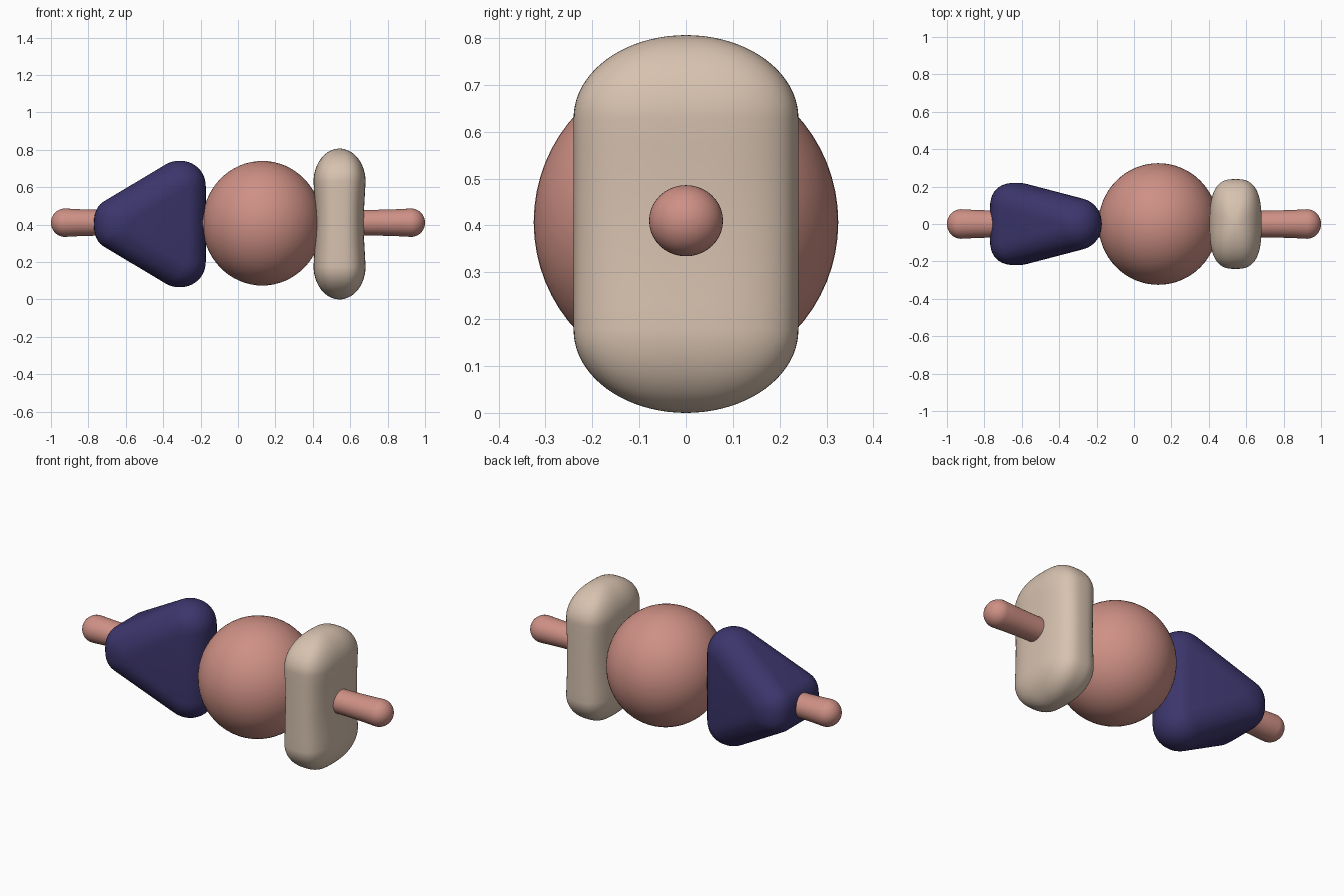
import bpy, bmesh
from math import sin, cos, pi
from mathutils import Vector, Matrix

if "Cube" in bpy.data.objects:
    bpy.data.objects.remove(bpy.data.objects["Cube"])

Z0 = 0.407  # height of the skewer axis


def material(name, rgb):
    m = bpy.data.materials.new(name)
    m.diffuse_color = (*rgb, 1)
    m.use_nodes = True
    m.node_tree.nodes["Principled BSDF"].inputs["Base Color"].default_value = m.diffuse_color
    return m


pink = material("salmon pink", (0.62, 0.28, 0.235))
beige = material("warm beige", (0.68, 0.54, 0.43))
indigo = material("deep indigo", (0.045, 0.036, 0.15))


def spow(v, e):
    return (abs(v) ** e) * (1 if v >= 0 else -1)


def ring(n, p):
    """Superellipse of exponent p."""
    return [(spow(cos(2 * pi * i / n), 2 / p), spow(sin(2 * pi * i / n), 2 / p)) for i in range(n)]


def loft(bm, sections, p=2, n=64):
    """Skin superellipse sections (z, rx, ry), closed with fan caps."""
    base = ring(n, p)
    rows = [[bm.verts.new((x * rx, y * ry, z)) for x, y in base] for z, rx, ry in sections]
    for a, b in zip(rows, rows[1:]):
        for i in range(n):
            j = (i + 1) % n
            bm.faces.new((a[i], a[j], b[j], b[i]))
    bm.faces.new(rows[0][::-1])
    bm.faces.new(rows[-1])


def finish(name, bm, mat, matrix):
    bmesh.ops.transform(bm, matrix=matrix, verts=bm.verts)
    bmesh.ops.recalc_face_normals(bm, faces=bm.faces)
    me = bpy.data.meshes.new(name)
    bm.to_mesh(me)
    bm.free()
    me.materials.append(mat)
    for f in me.polygons:
        f.use_smooth = True
    ob = bpy.data.objects.new(name, me)
    bpy.context.collection.objects.link(ob)
    return ob


# skewer rod with domed, slightly thicker ends
bm = bmesh.new()
tip = [(1 - 0.075 * (1 - sin(t)), 0.079 * cos(t)) for t in [pi / 2 * k / 12 for k in range(12)]] + [(1, 0.002)]
half = [(0.66, 0.071), (0.75, 0.072), (0.85, 0.075)] + tip
prof = [(-x, r) for x, r in reversed(half)] + half
loft(bm, [(x, r, r * 0.96) for x, r in prof], n=40)
to_x = Matrix(((0, 0, 1, 0), (1, 0, 0, 0), (0, 1, 0, 0), (0, 0, 0, 1)))
finish("skewer_rod", bm, pink, Matrix.Translation((0, 0, Z0 + 0.003)) @ to_x)

# ball
bm = bmesh.new()
bmesh.ops.create_uvsphere(bm, u_segments=64, v_segments=32, radius=1)
finish("ball", bm, pink, Matrix.Translation((0.13, 0, Z0)) @ Matrix.Diagonal((0.32, 0.325, 0.333, 1)))

# pillow-edged slab: straight slightly waisted middle, domed top and bottom
bm = bmesh.new()
cap = []
for k in range(21):
    t = pi / 2 * k / 20
    c = max(cos(t), 0.004)
    cap.append((0.226 + 0.177 * sin(t), 0.139 * c, 0.24 * c))
upper = [(0.1, 0.132, 0.24), (0.17, 0.136, 0.24)] + cap
mid = [(0, 0.130, 0.24)]
loft(bm, [(-z, a, b) for z, a, b in reversed(upper)] + mid + upper, p=2.8, n=80)
finish("slab", bm, beige, Matrix.Translation((0.543, 0, 0.403)))

# rounded tetrahedron wedge: hull of four soft corners
bm = bmesh.new()
corners = [(-0.63, 0.08, 0, 2.5), (-0.63, -0.08, 0, 2.5), (-0.312, 0, 0.198, 2.1), (-0.312, 0, -0.198, 2.1)]
for x, y, z, p in corners:
    n, m = 40, 20
    for k in range(m + 1):
        t = -pi / 2 + pi * k / m
        c = spow(max(cos(t), 0), 2 / p)
        s = spow(sin(t), 2 / p)
        for u, v in (ring(n, p) if 0 < k < m else [(0, 0)]):
            bm.verts.new(Vector((x, y, z)) + 0.14 * Vector((u * c, v * c, s)))
res = bmesh.ops.convex_hull(bm, input=bm.verts)
bmesh.ops.delete(bm, geom=[v for v in bm.verts if not v.link_faces], context='VERTS')
finish("wedge", bm, indigo, Matrix.Translation((0, 0, 0.403)))
